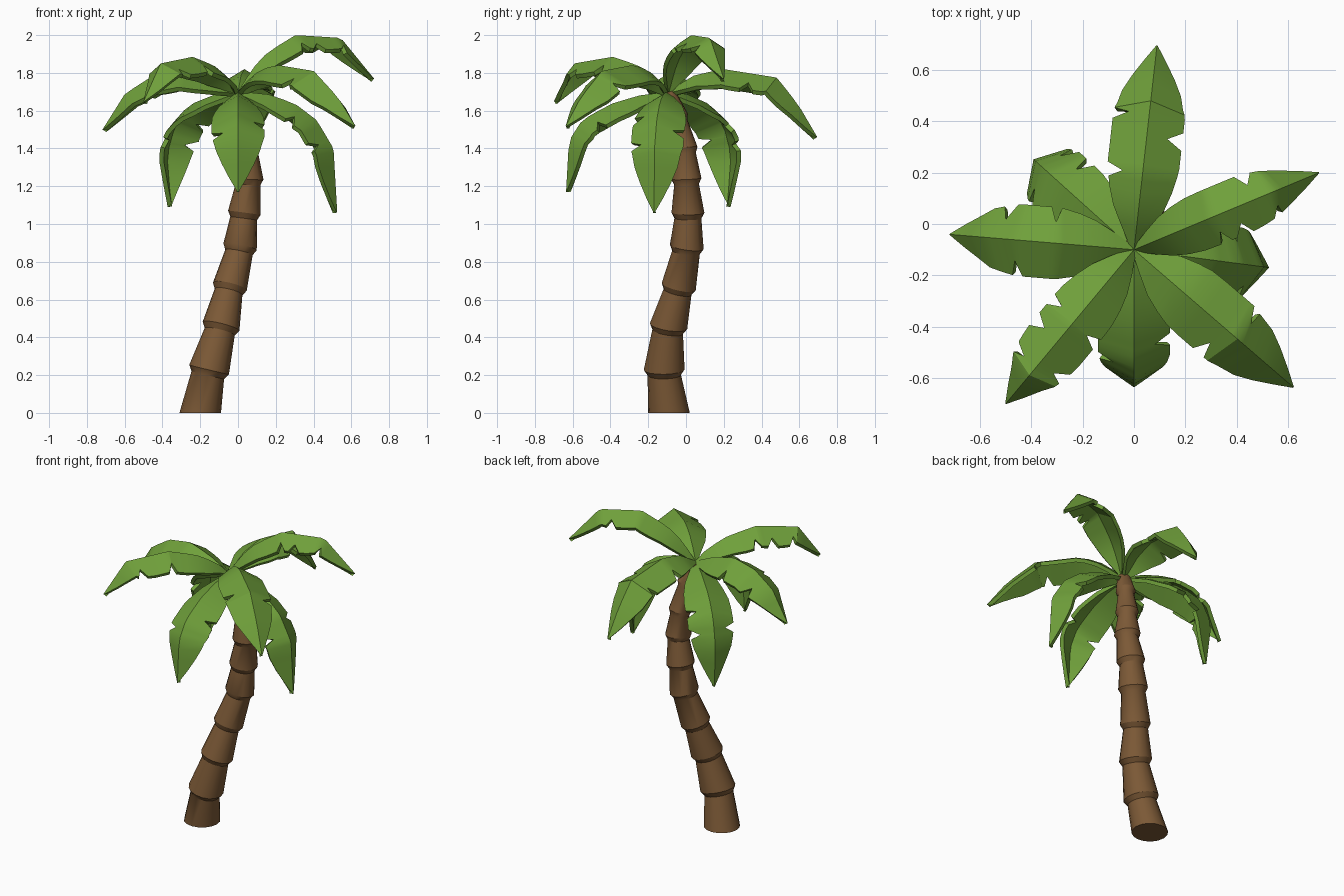
import bpy, bmesh, math
from mathutils import Vector

if "Cube" in bpy.data.objects:
    bpy.data.objects.remove(bpy.data.objects["Cube"], do_unlink=True)


def material(name, color):
    mat = bpy.data.materials.new(name)
    mat.use_nodes = True
    mat.diffuse_color = color
    mat.node_tree.nodes["Principled BSDF"].inputs["Base Color"].default_value = color
    return mat


bark = material("bark brown", (0.2, 0.1, 0.037, 1))
leaf = material("leaf green", (0.16, 0.35, 0.043, 1))


def finish(bm, name, mat, angle, thickness=0):
    """Turn a bmesh into a shaded object, thickened if asked."""
    mesh = bpy.data.meshes.new(name)
    bm.to_mesh(mesh)
    bm.free()
    obj = bpy.data.objects.new(name, mesh)
    bpy.context.collection.objects.link(obj)
    mesh.materials.append(mat)
    bpy.ops.object.select_all(action="DESELECT")
    obj.select_set(True)
    bpy.context.view_layer.objects.active = obj
    if thickness:
        mod = obj.modifiers.new("thickness", "SOLIDIFY")
        mod.thickness = thickness
        mod.offset = -1
        bpy.ops.object.modifier_apply(modifier=mod.name)
    bpy.ops.object.shade_smooth_by_angle(angle=math.radians(angle))
    return obj


def lookup(points, t):
    """Linear interpolation through (t, value) pairs."""
    for (t0, v0), (t1, v1) in zip(points, points[1:]):
        if t <= t1:
            return v0 + (v1 - v0) * (t - t0) / (t1 - t0)
    return points[-1][1]


# Trunk: one tube with a flared lip at each joint (x, y, z, radius)
joints = [
    (-0.2, -0.09, 0, 0.11), (-0.16, -0.115, 0.2, 0.108), (-0.097, -0.097, 0.43, 0.1),
    (-0.05, -0.045, 0.64, 0.092), (0.005, 0, 0.85, 0.09), (0.03, 0.01, 1.03, 0.087),
    (0.053, 0.003, 1.21, 0.08), (0.05, -0.005, 1.37, 0.07), (0.03, -0.04, 1.54, 0.06),
    (0, -0.095, 1.69, 0.05),
]
SIDES = 16
bm = bmesh.new()
rings = []


def add_ring(center, axis, radius):
    turn = Vector((0, 0, 1)).rotation_difference(axis)
    angles = [math.tau * k / SIDES for k in range(SIDES)]
    rings.append([bm.verts.new(center + turn @ Vector((math.cos(a), math.sin(a), 0)) * radius)
                  for a in angles])


for i, joint in enumerate(joints):
    here, radius = Vector(joint[:3]), joint[3]
    before = Vector(joints[max(i - 1, 0)][:3])
    after = Vector(joints[min(i + 1, len(joints) - 1)][:3])
    axis = (after - before).normalized()
    if i == 0:
        add_ring(here, Vector((0, 0, 1)), radius)
    else:
        add_ring(here, axis, radius * 0.82)
        if i < len(joints) - 1:
            add_ring(here + axis * 0.03, axis, radius)
for low, high in zip(rings, rings[1:]):
    for k in range(SIDES):
        n = (k + 1) % SIDES
        bm.faces.new((low[k], low[n], high[n], high[k]))
bm.faces.new(rings[0][::-1])
bm.faces.new(rings[-1])
finish(bm, "trunk", bark, 32)

# Fronds: folded leaves along an arching midrib, with notched edges
HUB = Vector((0, -0.1, 0))
WIDTH = [(0, 0.015), (0.1, 0.07), (0.2, 0.115), (0.35, 0.14), (0.6, 0.14),
         (0.75, 0.115), (0.87, 0.07), (1, 0.003)]
GAP = 0.035


def frond(name, tip, rib, left, right, scale=1.0):
    """tip: direction point, rib: (reach, height) list, left/right: notch places."""
    out = (Vector((*tip, 0)) - HUB).normalized()
    side = Vector((0, 0, 1)).cross(out)
    spine = [HUB + out * r + Vector((0, 0, z)) for r, z in rib]
    lengths = [0]
    for a, b in zip(spine, spine[1:]):
        lengths.append(lengths[-1] + (b - a).length)
    curve = [(d / lengths[-1], p) for d, p in zip(lengths, spine)]
    stations = {round(k / 12, 3) for k in range(13)}
    for n in left + right:
        stations = {s for s in stations if abs(s - n) > GAP + 0.01}
    for n in left + right:
        stations |= {n - GAP, n, n + GAP}

    def half_width(t, notches):
        depth = max([1 - abs(t - n) / GAP for n in notches] + [0])
        return lookup(WIDTH, t) * scale * (1 - 0.42 * depth)

    bm = bmesh.new()
    rows = []
    for t in sorted(stations):
        p = lookup(curve, t)
        ahead, behind = lookup(curve, min(t + 0.07, 1)), lookup(curve, max(t - 0.07, 0))
        normal = (ahead - behind).normalized().cross(side)
        l, r = half_width(t, left), half_width(t, right)
        rows.append([bm.verts.new(v) for v in (
            p + side * l - normal * l * 0.6, p, p - side * r - normal * r * 0.6)])
    for a, b in zip(rows, rows[1:]):
        for k in (0, 1):
            bm.faces.new((a[k], a[k + 1], b[k + 1], b[k]))
    bm.normal_update()
    finish(bm, name, leaf, 30, 0.024)


frond("back_frond", (0.09, 0.7),
      [(0, 1.7), (0.15, 1.79), (0.3, 1.82), (0.585, 1.775), (0.7, 1.63), (0.8, 1.46)],
      [0.33, 0.58], [0.48])
frond("left_high_frond", (0.72, 0.2),
      [(0, 1.7), (0.08, 1.82), (0.17, 1.91), (0.33, 2), (0.59, 1.985), (0.78, 1.77)],
      [0.63], [0.45, 0.55, 0.73], 0.8)
frond("front_left_frond", (0.62, -0.635),
      [(0, 1.7), (0.1, 1.79), (0.25, 1.845), (0.53, 1.81), (0.7, 1.67), (0.82, 1.52)],
      [0.62], [0.52])
frond("front_frond", (0, -0.635),
      [(0, 1.7), (0.15, 1.68), (0.3, 1.635), (0.45, 1.55), (0.52, 1.44), (0.535, 1.17)],
      [0.47], [0.6])
frond("front_right_frond", (-0.5, -0.7),
      [(0, 1.7), (0.07, 1.77), (0.2, 1.84), (0.375, 1.885), (0.64, 1.85), (0.78, 1.65)],
      [0.45, 0.67], [0.42, 0.55, 0.7], 0.9)
frond("right_frond", (-0.72, -0.04),
      [(0, 1.7), (0.15, 1.77), (0.3, 1.81), (0.46, 1.78), (0.6, 1.69), (0.72, 1.5)],
      [0.58], [0.38, 0.65])
frond("back_right_low_frond", (-0.4, 0.26),
      [(0, 1.7), (0.15, 1.69), (0.35, 1.63), (0.47, 1.53), (0.53, 1.37), (0.5, 1.09)],
      [0.6], [0.45, 0.63])
frond("left_low_frond", (0.53, -0.17),
      [(0, 1.7), (0.15, 1.69), (0.3, 1.64), (0.42, 1.55), (0.51, 1.4), (0.53, 1.06)],
      [0.5], [0.37, 0.6])
